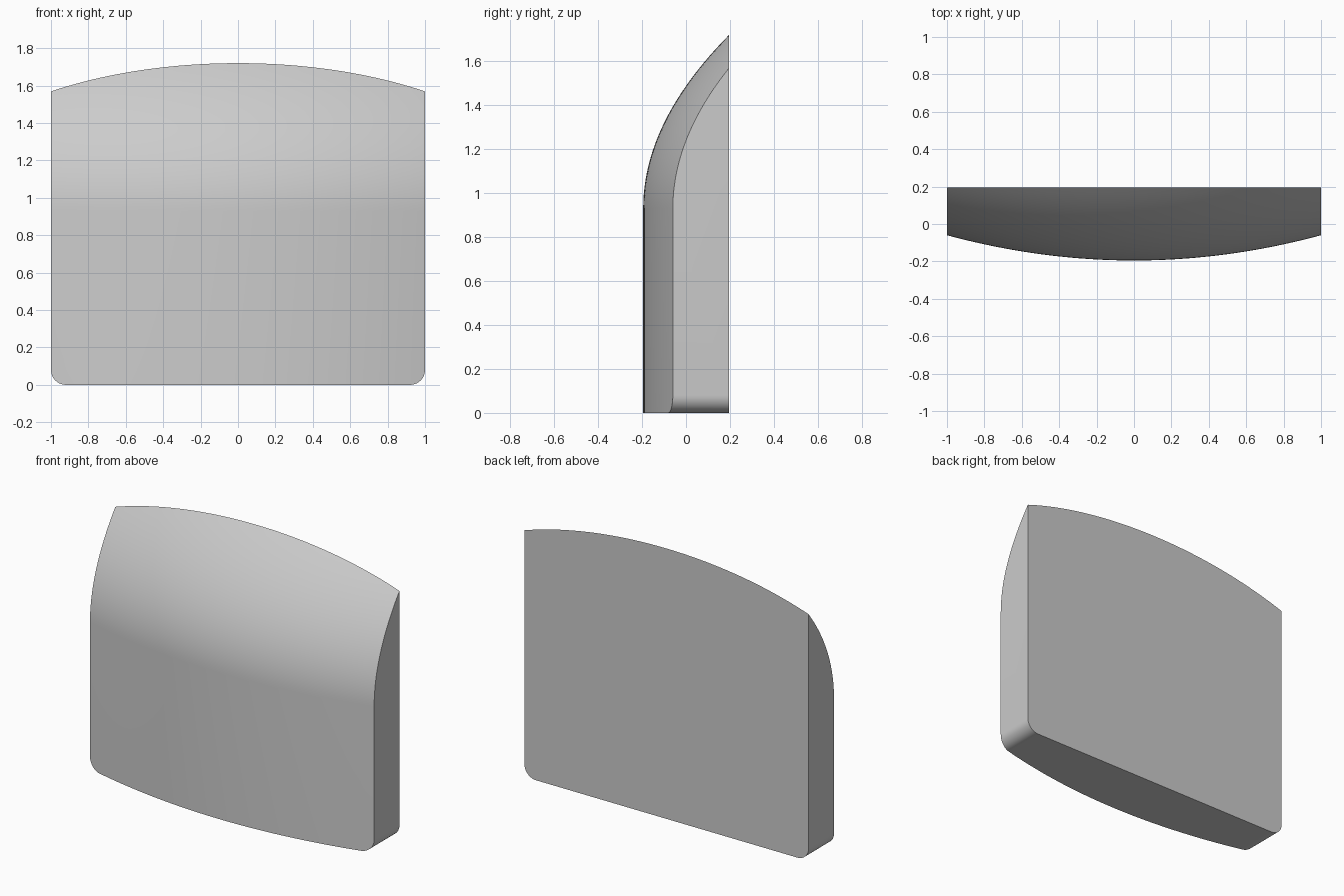
import bpy, bmesh, math

cube = bpy.data.objects.get("Cube")
if cube:
    bpy.data.objects.remove(cube, do_unlink=True)

BACK, DEPTH, BOW = 0.195, 0.39, 0.135   # back plane, total depth, sideways bow
BEND, TOP, R = 0.93, 1.72, 0.08         # start of lean, crown height, corner radius
CURVE = DEPTH / (TOP - BEND) ** 2

mat = bpy.data.materials.new("light grey")
mat.use_nodes = True
grey = (0.6, 0.6, 0.6, 1)
mat.diffuse_color = grey
mat.node_tree.nodes["Principled BSDF"].inputs["Base Color"].default_value = grey


def column(x):
    """Front profile at x, from the bottom edge up to the back plane."""
    inset = max(0, abs(x) - (1 - R))
    low = R - math.sqrt(max(0, R * R - inset * inset))
    bow = BOW * x * x
    top = BEND + math.sqrt((DEPTH - bow) / CURVE)
    heights = [low, BEND] + [BEND + (top - BEND) * i / 24 for i in range(1, 25)]
    return [(x, BACK - DEPTH + bow + CURVE * max(0, z - BEND) ** 2, z) for z in heights]


# Column positions: even across the middle, finer around the bottom corners
corner = [1 - R + R * math.sin(math.pi / 2 * i / 10) for i in range(1, 11)]
middle = [(1 - R) * i / 20 for i in range(-20, 21)]
xs = [-x for x in reversed(corner)] + middle + corner

# Curved panel with flat back and sides
bm = bmesh.new()
front = [[bm.verts.new(p) for p in column(x)] for x in xs]
foot = [bm.verts.new((c[0].co.x, BACK, c[0].co.z)) for c in front]
for a, b, fa, fb in zip(front, front[1:], foot, foot[1:]):
    for i in range(len(a) - 1):
        bm.faces.new((a[i], b[i], b[i + 1], a[i + 1]))
    bm.faces.new((a[0], fa, fb, b[0]))
bm.faces.new([c[-1] for c in front] + foot[::-1])
bm.faces.new(front[0] + [foot[0]])
bm.faces.new(front[-1] + [foot[-1]])
bmesh.ops.recalc_face_normals(bm, faces=bm.faces)

mesh = bpy.data.meshes.new("curved_panel")
bm.to_mesh(mesh)
bm.free()
mesh.materials.append(mat)
panel = bpy.data.objects.new("curved_panel", mesh)
bpy.context.collection.objects.link(panel)
bpy.context.view_layer.objects.active = panel
panel.select_set(True)
bpy.ops.object.shade_smooth_by_angle(angle=math.radians(30))
